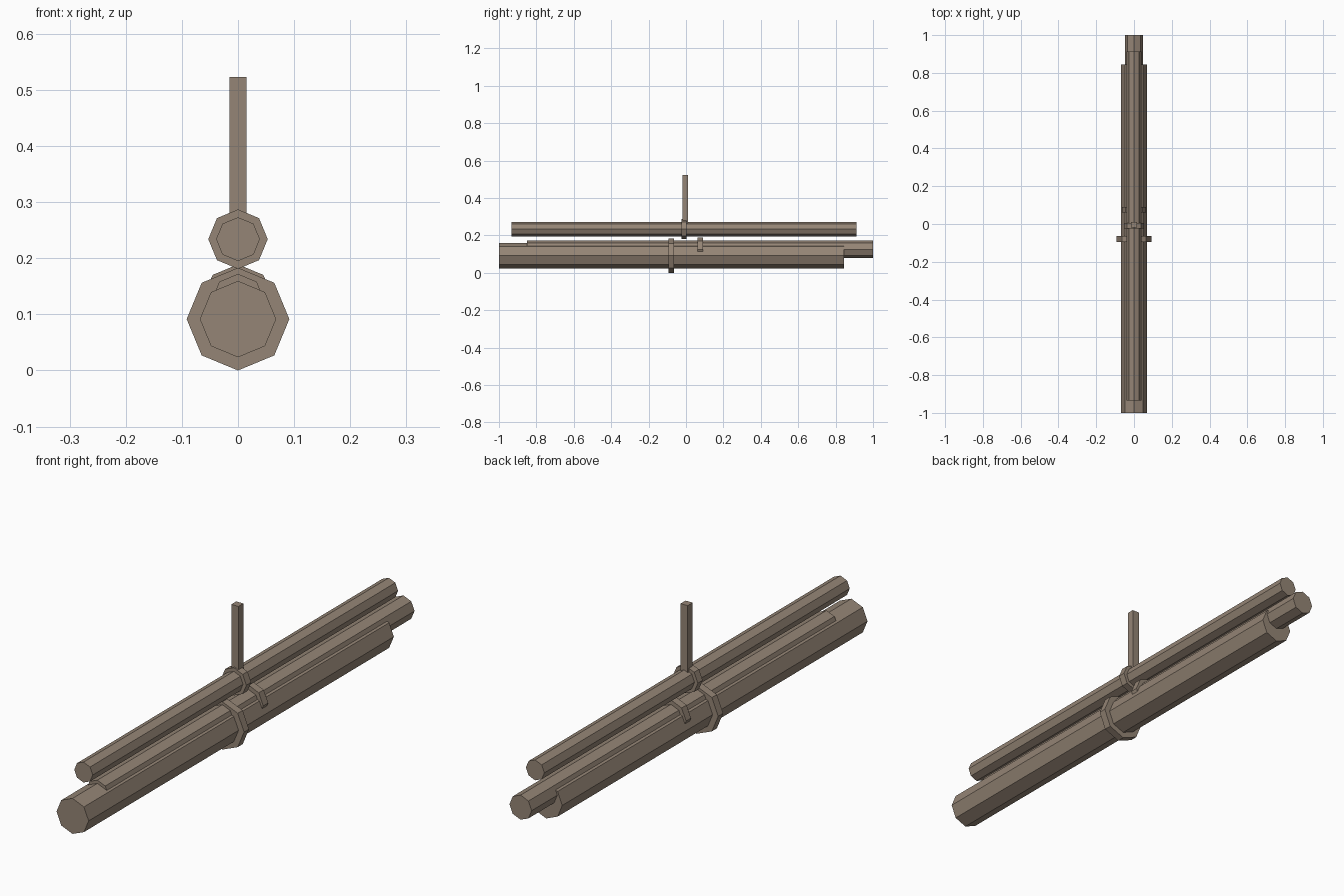
import bpy
import bmesh
import math
from mathutils import Matrix

if "Cube" in bpy.data.objects:
    bpy.data.objects.remove(bpy.data.objects["Cube"])


def add_object(name, bm):
    mesh = bpy.data.meshes.new(name)
    bmesh.ops.recalc_face_normals(bm, faces=bm.faces)
    bm.to_mesh(mesh)
    bm.free()
    obj = bpy.data.objects.new(name, mesh)
    bpy.context.collection.objects.link(obj)
    obj.data.materials.append(wood)
    return obj


def octagon_bar(name, radius, z, y0, y1):
    """Eight-sided bar along y with a corner pointing up."""
    bm = bmesh.new()
    bmesh.ops.create_cone(bm, cap_ends=True, segments=8,
                          radius1=radius, radius2=radius, depth=y1 - y0)
    bm.transform(Matrix.Translation((0, (y0 + y1) / 2, z))
                 @ Matrix.Rotation(math.pi / 2, 4, 'X'))
    return add_object(name, bm)


wood = bpy.data.materials.new("wood")
wood.diffuse_color = (0.30, 0.235, 0.18, 1)
wood.use_nodes = True
wood.node_tree.nodes["Principled BSDF"].inputs["Base Color"].default_value = wood.diffuse_color

# Three logs, each with a band: radius, height, y range, band radius, band y range
logs = [
    ("lower", 0.068, 0.0915, -1.0, 0.845, 0.0915, -0.094, -0.064),
    ("middle", 0.047, 0.125, -0.85, 1.0, 0.064, 0.061, 0.091),
    ("upper", 0.039, 0.234, -0.934, 0.912, 0.053, -0.025, 0.004),
]
for label, r, z, y0, y1, band_r, b0, b1 in logs:
    octagon_bar(label + "_log", r, z, y0, y1)
    octagon_bar(label + "_band", band_r, z, b0, b1)

# Upright post on the upper log
bm = bmesh.new()
bmesh.ops.create_cube(bm, size=1)
bm.transform(Matrix.Translation((0, -0.004, 0.3925))
             @ Matrix.Diagonal((0.03, 0.03, 0.261, 1)))
add_object("post", bm)
